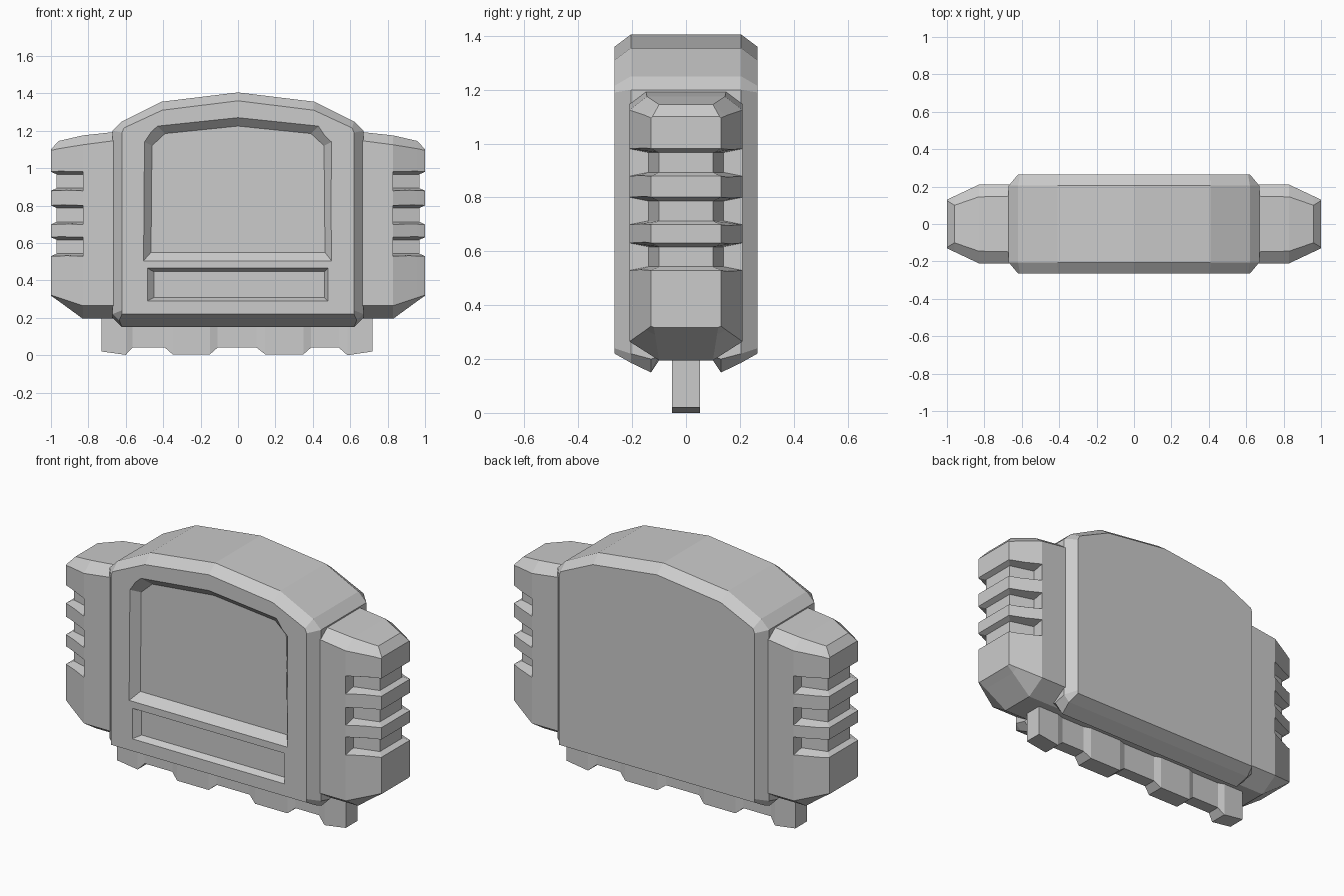
import bpy
import bmesh

cube = bpy.data.objects.get("Cube")
if cube:
    bpy.data.objects.remove(cube, do_unlink=True)

grey = bpy.data.materials.new("plain_grey")
grey.use_nodes = True
colour = (0.6, 0.6, 0.6, 1)
grey.diffuse_color = colour
grey.node_tree.nodes["Principled BSDF"].inputs["Base Color"].default_value = colour


def loft(name, rings):
    """Skin a list of equal-length point rings and cap both ends."""
    bm = bmesh.new()
    loops = [[bm.verts.new(p) for p in ring] for ring in rings]
    for a, b in zip(loops, loops[1:]):
        for i in range(len(a)):
            j = (i + 1) % len(a)
            bm.faces.new((a[i], a[j], b[j], b[i]))
    bm.faces.new(loops[0])
    bm.faces.new(loops[-1])
    bmesh.ops.recalc_face_normals(bm, faces=bm.faces)
    mesh = bpy.data.meshes.new(name)
    bm.to_mesh(mesh)
    bm.free()
    mesh.materials.append(grey)
    obj = bpy.data.objects.new(name, mesh)
    bpy.context.collection.objects.link(obj)
    return obj


def carve(obj, cutter):
    """Subtract the cutter, bake the result and drop the cutter."""
    mod = obj.modifiers.new("cut", "BOOLEAN")
    mod.operation = "DIFFERENCE"
    mod.solver = "EXACT"
    mod.object = cutter
    cutter.hide_render = True
    bpy.context.view_layer.update()
    baked = bpy.data.meshes.new_from_object(
        obj.evaluated_get(bpy.context.evaluated_depsgraph_get()))
    obj.modifiers.clear()
    obj.data = baked
    bpy.data.objects.remove(cutter, do_unlink=True)


def mirrored(half, y):
    """Full outline in xz at depth y from its right half, bottom to top centre."""
    pts = half + [(-x, z) for x, z in reversed(half) if x]
    return [(x, y, z) for x, z in pts]


# Main body: arched block with chamfered rim and a channel underneath
crown = [(0.67, 1.2), (0.62, 1.25), (0.41, 1.355), (0, 1.405)]
face = [(0.62, 0.22), (0.62, 0.24), (0.62, 1.19), (0.61, 1.215), (0.405, 1.31), (0, 1.36)]
rim = [(0.635, 0.186), (0.67, 0.22)] + crown
lip = [(0.62, 0.15), (0.67, 0.2)] + crown
channel = [(0.62, 0.195), (0.67, 0.21)] + crown
front_half = [(face, 0.265), (rim, 0.205), (lip, 0.13), (channel, 0.1)]
rings = [mirrored(h, -y) for h, y in front_half]
rings += [mirrored(h, y) for h, y in reversed(front_half)]
body = loft("body", rings)


def recess(outer, inner, depth):
    """Tapered pocket in the front face."""
    front = -0.265
    lead = [(o[0] * 2 - i[0], o[1] * 2 - i[1]) for o, i in zip(outer, inner)]
    carve(body, loft("pocket", [
        [(x, front - depth, z) for x, z in lead],
        [(x, front + depth, z) for x, z in inner]]))


# Large arched screen and the slot below it
recess([(-0.505, 0.505), (0.5, 0.505), (0.5, 1.14), (0.43, 1.225),
        (0, 1.27), (-0.43, 1.225), (-0.5, 1.14)],
       [(-0.465, 0.55), (0.465, 0.55), (0.46, 1.12), (0.39, 1.185),
        (0, 1.225), (-0.39, 1.185), (-0.46, 1.12)], 0.045)
recess([(-0.485, 0.29), (0.48, 0.29), (0.48, 0.465), (-0.485, 0.465)],
       [(-0.45, 0.308), (0.463, 0.308), (0.463, 0.447), (-0.45, 0.447)], 0.035)


def grip_ring(x, base_w, base_z, low, side_w, high, top_w, top_z):
    half = [(base_w, base_z), (side_w, low), (side_w, high), (top_w, top_z)]
    return [(x, y, z) for y, z in half + [(-y, z) for y, z in reversed(half)]]


# Side grips with three wrap-around grooves each
for side, label in ((1, "left"), (-1, "right")):
    grip = loft(label + "_grip", [
        grip_ring(side * 0.6, 0.1, 0.195, 0.265, 0.21, 1.155, 0.15, 1.2),
        grip_ring(side * 0.83, 0.1, 0.195, 0.265, 0.21, 1.125, 0.145, 1.175),
        grip_ring(side * 0.96, 0.115, 0.29, 0.308, 0.149, 1.104, 0.1, 1.145),
        grip_ring(side * 1.0, 0.12, 0.318, 0.322, 0.13, 1.095, 0.125, 1.1)])
    for mid in (0.58, 0.75, 0.93):
        path = [(0.83, -0.14, 0.83, -0.28), (0.97, -0.1, 1.03, -0.16),
                (0.97, 0.1, 1.03, 0.16), (0.83, 0.14, 0.83, 0.28)]
        carve(grip, loft("groove", [
            [(side * xi, yi, mid - 0.037), (side * xi, yi, mid + 0.037),
             (side * xo, yo, mid + 0.065), (side * xo, yo, mid - 0.065)]
            for xi, yi, xo, yo in path]))

# Toothed connector strip: thick teeth, thinner gaps
stations = [(-0.73, 0.02, 1), (-0.6, 0.002, 1), (-0.565, 0.04, 0),
            (-0.39, 0.04, 0), (-0.35, 0.005, 1), (-0.15, 0.005, 1),
            (-0.11, 0.04, 0), (0.1, 0.04, 0), (0.145, 0.005, 1),
            (0.35, 0.005, 1), (0.39, 0.04, 0), (0.54, 0.04, 0),
            (0.585, 0.0, 1), (0.72, 0.02, 1)]
strip = []
for x, z, tooth in stations:
    w = 0.052 if tooth else 0.038
    strip.append([(x, -w, z), (x, w, z), (x, w, 0.24), (x, -w, 0.24)])
loft("connector_strip", strip)
